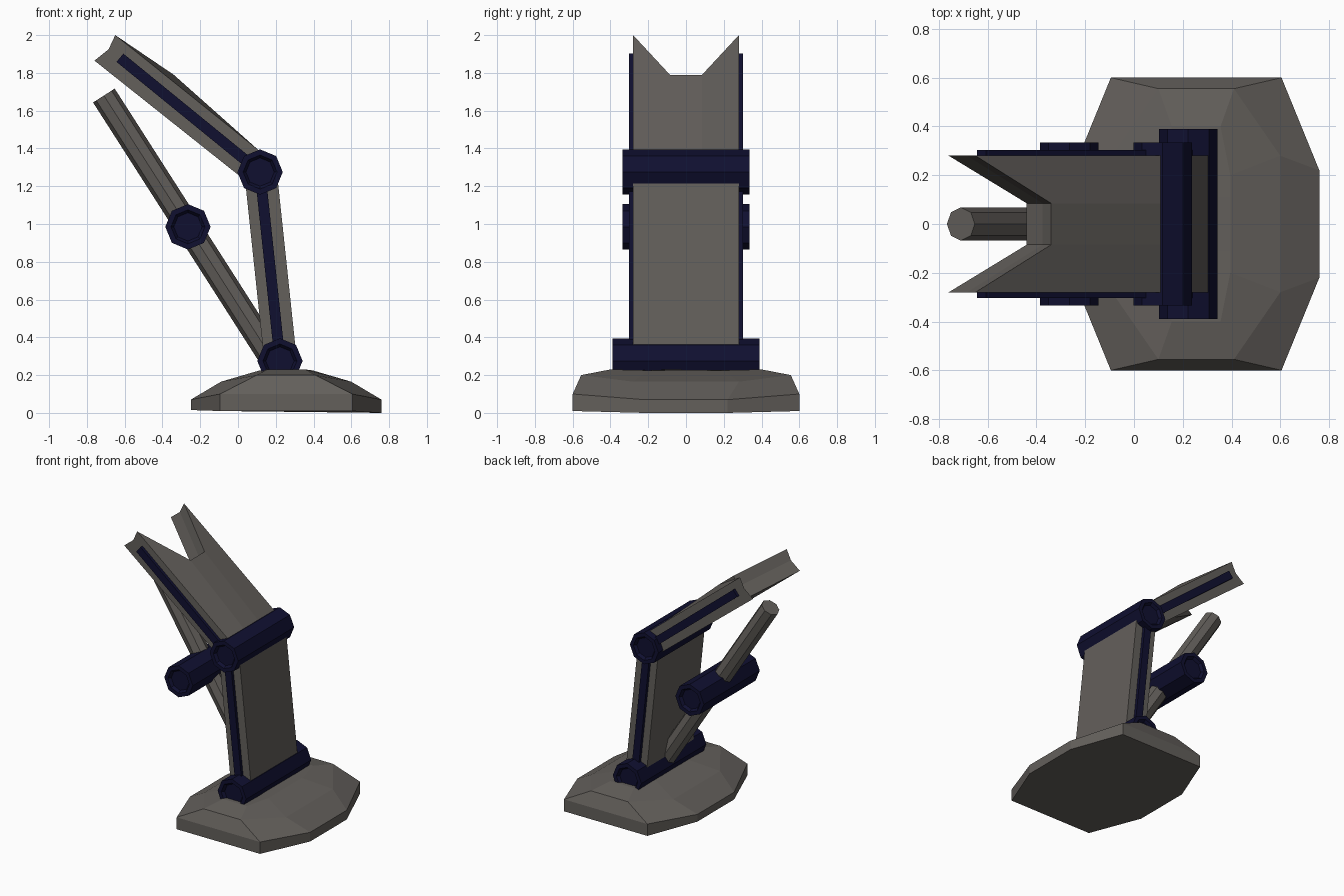
import bpy, bmesh, math
from mathutils import Vector, Matrix

cube = bpy.data.objects.get("Cube")
if cube:
    bpy.data.objects.remove(cube, do_unlink=True)


def material(name, color):
    m = bpy.data.materials.new(name)
    m.use_nodes = True
    m.diffuse_color = (*color, 1)
    m.node_tree.nodes["Principled BSDF"].inputs["Base Color"].default_value = (*color, 1)
    return m


GREY = material("warm grey", (0.125, 0.115, 0.105))
NAVY = material("dark navy", (0.005, 0.005, 0.030))


def finish(bm, name, mat):
    bmesh.ops.recalc_face_normals(bm, faces=bm.faces)
    mesh = bpy.data.meshes.new(name)
    bm.to_mesh(mesh)
    bm.free()
    mesh.materials.append(mat)
    obj = bpy.data.objects.new(name, mesh)
    bpy.context.collection.objects.link(obj)
    return obj


def loft(name, rings, mat):
    """Skin between matching rings of points and cap both ends."""
    bm = bmesh.new()
    vs = [[bm.verts.new(p) for p in ring] for ring in rings]
    n = len(vs[0])
    for a, b in zip(vs, vs[1:]):
        for i in range(n):
            j = (i + 1) % n
            bm.faces.new((a[i], a[j], b[j], b[i]))
    bm.faces.new(vs[0])
    bm.faces.new(vs[-1])
    return finish(bm, name, mat)


def rod(name, start, end, radius, mat, spin=0, dished=False):
    """Eight-sided rod between two points, optionally with dished ends."""
    start, end = Vector(start), Vector(end)
    axis = end - start
    bm = bmesh.new()
    bmesh.ops.create_cone(bm, cap_ends=True, segments=8, radius1=radius,
                          radius2=radius, depth=axis.length)
    if dished:
        bm.normal_update()
        caps = [f for f in bm.faces if len(f.verts) == 8]
        bmesh.ops.inset_individual(bm, faces=caps, thickness=0.03)
        bmesh.ops.inset_individual(bm, faces=caps, thickness=0.015, depth=-0.02)
    turn = axis.to_track_quat('Z', 'Y').to_matrix().to_4x4()
    bm.transform(Matrix.Translation((start + end) / 2) @ turn @ Matrix.Rotation(spin, 4, 'Z'))
    return finish(bm, name, mat)


def hinge(name, x, z, half):
    return rod(name, (x, -half, z), (x, half, z), 0.12, NAVY, dished=True)


def plate(name, start, end, width, y0, y1, mat):
    """Box along a line in the xz plane, spanning y0 to y1."""
    a, b = Vector(start), Vector(end)
    d = (b - a).normalized()
    side = Vector((-d.y, d.x)) * width / 2
    outline = (a - side, b - side, b + side, a + side)
    return loft(name, [[(p.x, y, p.y) for p in outline] for y in (y0, y1)], mat)


# Faceted foot
MID = 0.255


def foot_ring(a, b, za, c, d, zc):
    quarter = [(c, -d, zc), (a, -b, za)]
    half = quarter + [(-x, y, z) for x, y, z in reversed(quarter)]
    full = half + [(x, -y, z) for x, y, z in reversed(half)]
    return [(MID + x, y, z) for x, y, z in full]


bottom = [(x, y, 0.0 if x > 0.7 else z)
          for x, y, z in foot_ring(0.35, 0.60, 0.01, 0.505, 0.22, 0.015)]
foot = loft("foot", [
    bottom,
    foot_ring(0.35, 0.60, 0.10, 0.505, 0.22, 0.07),
    foot_ring(0.155, 0.555, 0.20, 0.345, 0.28, 0.165),
    foot_ring(0.10, 0.40, 0.23, 0.14, 0.20, 0.225),
], GREY)

# Shallow channels in the foot on both sides of the hinge
for s in (-1, 1):
    cutter = rod("channel_cutter", (MID + s * 0.06, 0, 0.275), (MID + s * 0.45, 0, 0.235),
                 0.12, GREY, spin=math.pi / 8)
    cutter.hide_render = True
    mod = foot.modifiers.new("channel", 'BOOLEAN')
    mod.operation = 'DIFFERENCE'
    mod.solver = 'EXACT'
    mod.object = cutter
    bpy.context.view_layer.objects.active = foot
    bpy.ops.object.modifier_apply(modifier=mod.name)
    bpy.data.objects.remove(cutter, do_unlink=True)

# Hinges
hinge("foot_hinge", 0.222, 0.275, 0.39)
hinge("elbow_hinge", 0.117, 1.275, 0.335)
hinge("brace_hinge", -0.265, 0.985, 0.335)

# Lower arm and diagonal brace
plate("lower_arm", (0.225, 0.28), (0.12, 1.27), 0.172, -0.28, 0.28, GREY)
rod("brace_rod", (0.18, 0, 0.29), (-0.71, 0, 1.68), 0.068, GREY)

# Upper arm with a notched, hollowed tip
root = [(0.02, 1.245), (0.11, 1.39)]
prong = root + [(-0.65, 2.0), (-0.685, 1.925), (-0.76, 1.865)]
notch = root + [(-0.34, 1.79), (-0.375, 1.715), (-0.44, 1.64)]
stations = [(-0.28, prong), (-0.085, notch), (0.085, notch), (0.28, prong)]
loft("upper_arm", [[(x, y, z) for x, z in pts] for y, pts in stations], GREY)

# Raised rails along both edges of the arms
for label, s in (("front", -1), ("back", 1)):
    plate(label + "_lower_rail", (0.222, 0.28), (0.117, 1.27), 0.057, s * 0.26, s * 0.303, NAVY)
    plate(label + "_upper_rail", (0.117, 1.275), (-0.625, 1.88), 0.057, s * 0.26, s * 0.303, NAVY)
